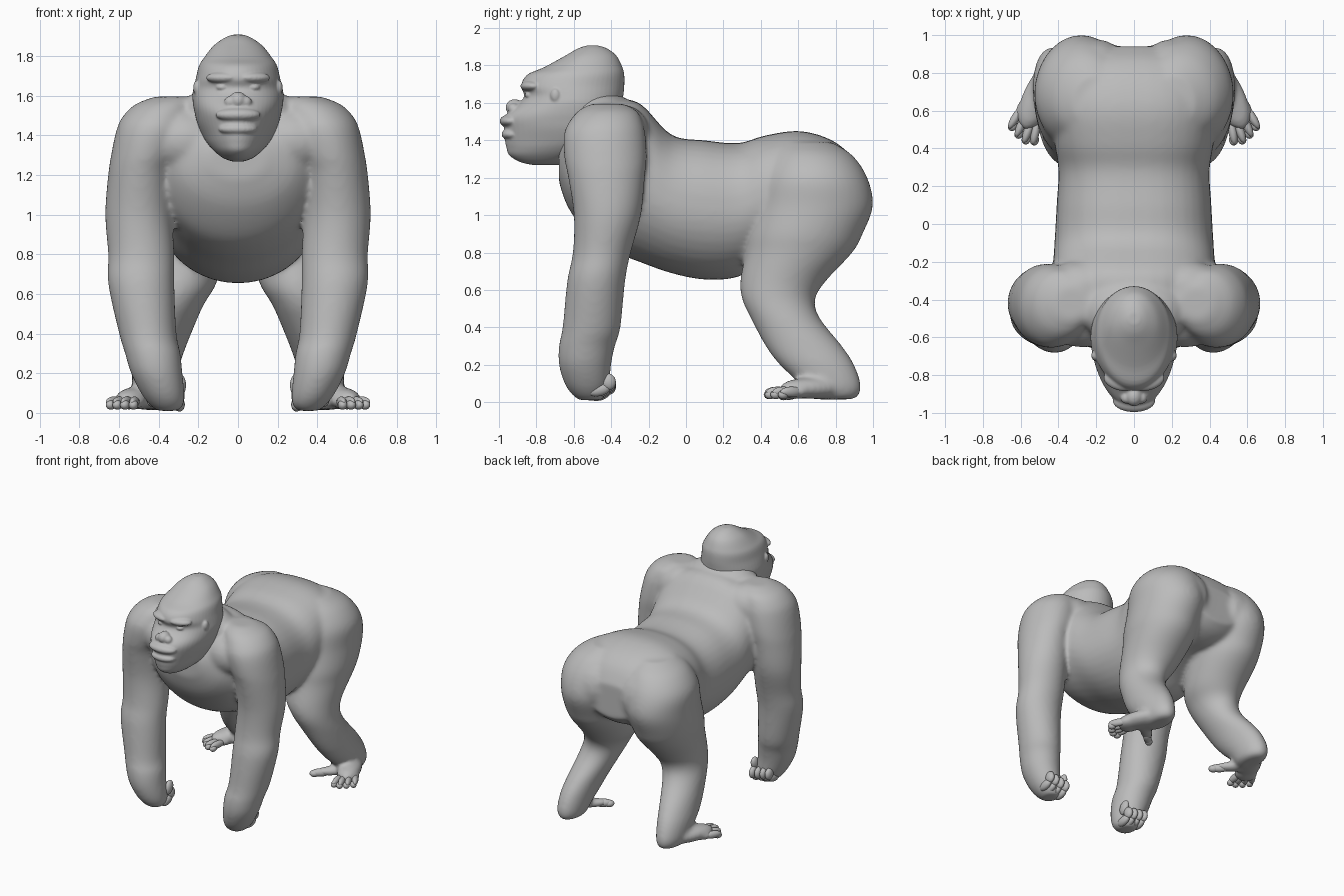
import bpy, bmesh, math
from mathutils import Matrix, Vector, Euler

grey = bpy.data.materials.new("grey_hide")
grey.diffuse_color = (0.5, 0.5, 0.5, 1)


def spline(rows, steps=4):
    """Smooth the cross-section table with a Catmull-Rom curve."""
    out = []
    for i in range(len(rows) - 1):
        p = [rows[max(i - 1, 0)], rows[i], rows[i + 1], rows[min(i + 2, len(rows) - 1)]]
        for s in range(steps):
            t = s / steps
            out.append([0.5 * (2 * b + (c - a) * t + (2 * a - 5 * b + 4 * c - d) * t * t
                               + (3 * b - a - 3 * c + d) * t ** 3) for a, b, c, d in zip(*p)])
    return out + [list(rows[-1])]


def loft(bm, rows, plane="xy", side=1, n=40):
    """Rows: x, y, z, half width, front (or lower) radius, back (or upper) radius."""
    rings = []
    for x, y, z, rx, lo, hi in spline(rows):
        ring = []
        for k in range(n):
            a = 2 * math.pi * k / n
            u, v = math.cos(a), math.sin(a)
            if plane == "xz" and v > 0:  # the back is broader than the belly
                u, v = math.copysign(abs(u) ** .82, u), v ** .82
            u, v = u * rx, v * (hi if v > 0 else lo)
            co = (x + u, y + v, z) if plane == "xy" else (x + u, y, z + v)
            ring.append(bm.verts.new((co[0] * side, co[1], co[2])))
        rings.append(ring)
    for r, q in zip(rings, rings[1:]):
        for k in range(n):
            m = (k + 1) % n
            bm.faces.new((r[k], r[m], q[m], q[k]))
    bm.faces.new(rings[0])
    bm.faces.new(rings[-1])


def blob(bm, co, size, turn=0, tilt=0, side=1):
    """Ellipsoid, turned about z and tilted about x (degrees)."""
    rot = Euler((math.radians(tilt), 0, math.radians(turn))).to_matrix().to_4x4()
    m = Matrix.Diagonal((side, 1, 1, 1)) @ Matrix.Translation(Vector(co)) @ rot @ Matrix.Diagonal((*size, 1))
    bmesh.ops.create_uvsphere(bm, u_segments=20, v_segments=12, radius=1, matrix=m)


def finish(bm, name, voxel=None, smooth=4):
    bmesh.ops.recalc_face_normals(bm, faces=bm.faces)
    for f in bm.faces:
        f.smooth = True
    me = bpy.data.meshes.new(name)
    bm.to_mesh(me)
    bm.free()
    me.materials.append(grey)
    ob = bpy.data.objects.new(name, me)
    bpy.context.collection.objects.link(ob)
    if voxel:
        r = ob.modifiers.new("fuse", "REMESH")
        r.mode, r.voxel_size, r.use_smooth_shade = "VOXEL", voxel, True
        s = ob.modifiers.new("soften", "SMOOTH")
        s.factor, s.iterations = 0.5, smooth
    return ob


# Torso, arms and legs, fused into one skin
body = bmesh.new()
torso = [  # y, top, bottom, half width
    (-.68, 1.36, 1.18, .14), (-.63, 1.45, 1.04, .29), (-.52, 1.56, .89, .39),
    (-.40, 1.61, .81, .42), (-.25, 1.60, .75, .43), (-.08, 1.43, .69, .42),
    (.10, 1.40, .655, .41), (.28, 1.385, .67, .40), (.42, 1.425, .76, .42),
    (.60, 1.45, .84, .43), (.76, 1.41, .85, .40), (.87, 1.33, .89, .32), (.94, 1.21, .95, .20)]
loft(body, [(0, y, (t + b) / 2, w, (t - b) / 2, (t - b) / 2) for y, t, b, w in torso], "xz")
blob(body, (0, -.46, 1.52), (.29, .19, .15))

arm = [  # x, y, z, x radius, y radius
    (.33, -.42, 1.595, .09, .09), (.37, -.42, 1.555, .15, .16), (.41, -.43, 1.49, .175, .20),
    (.43, -.435, 1.42, .185, .22),
    (.465, -.43, 1.30, .175, .22), (.49, -.425, 1.2, .165, .205), (.50, -.42, 1.0, .17, .18),
    (.488, -.45, .8, .167, .155), (.488, -.48, .65, .167, .155), (.455, -.505, .4, .145, .155),
    (.43, -.53, .3, .14, .15), (.41, -.54, .2, .13, .14), (.38, -.53, .1, .11, .12),
    (.36, -.52, .04, .085, .09), (.355, -.51, .01, .05, .06)]
leg = [
    (.20, .64, 1.39, .12, .14), (.24, .67, 1.32, .20, .22), (.27, .685, 1.2, .25, .285),
    (.28, .685, 1.05, .245, .315), (.29, .64, .9, .235, .305), (.29, .605, .8, .22, .285),
    (.30, .52, .65, .19, .23), (.33, .495, .55, .16, .195), (.36, .53, .45, .145, .185),
    (.40, .63, .3, .125, .205), (.42, .70, .2, .115, .20), (.43, .77, .1, .10, .165),
    (.43, .79, .045, .085, .14), (.43, .79, .015, .06, .11)]
for s in (1, -1):
    for limb in (arm, leg):
        loft(body, [r + (r[4],) for r in limb], side=s)
    # Chest and shoulder blade muscles that carry the arm
    blob(body, (.27, -.47, 1.37), (.23, .185, .17), side=s)
    blob(body, (.27, -.34, 1.43), (.21, .15, .16), side=s)
    # Inner buttock
    blob(body, (.2, .74, 1.12), (.2, .24, .24), side=s)
    # Instep, ball of the foot and root of the big toe
    blob(body, (.50, .68, .075), (.088, .20, .058), turn=26, side=s)
    blob(body, (.55, .585, .055), (.085, .075, .04), turn=26, side=s)
    blob(body, (.40, .61, .05), (.045, .13, .036), turn=-48, side=s)
finish(body, "body", 0.014, 14)

# Head with muzzle, lips, brow, eyes and nose
head = bmesh.new()
profile = [  # z, front y, back y, half width
    (1.268, -.82, -.68, .03), (1.285, -.89, -.62, .075), (1.32, -.945, -.56, .12),
    (1.36, -.96, -.52, .155), (1.40, -.968, -.48, .18), (1.46, -.972, -.41, .205),
    (1.51, -.975, -.37, .218), (1.55, -.95, -.35, .226), (1.60, -.89, -.34, .23),
    (1.64, -.865, -.335, .224), (1.69, -.882, -.33, .212), (1.75, -.85, -.33, .197),
    (1.79, -.76, -.34, .172), (1.85, -.65, -.37, .125), (1.89, -.58, -.42, .07),
    (1.907, -.53, -.47, .03)]
rows = []
for z, f, b, w in profile:
    c = -.6 + max(0, z - 1.7) * .48 - max(0, 1.4 - z) * 1.2
    rows.append((0, c, z, w, c - f, b - c))
loft(head, rows, n=56)
blob(head, (0, -.935, 1.503), (.115, .062, .037))
blob(head, (0, -.925, 1.432), (.10, .062, .035))
blob(head, (0, -.915, 1.575), (.045, .05, .045))
for s in (1, -1):
    blob(head, (.075, -.83, 1.69), (.09, .052, .03), turn=16, side=s)
    blob(head, (.08, -.836, 1.642), (.032, .026, .016), turn=16, side=s)
    blob(head, (.04, -.922, 1.568), (.03, .03, .03), side=s)
    blob(head, (.208, -.70, 1.64), (.018, .026, .036), turn=-15, side=s)
finish(head, "head", 0.0065, 6)

# Curled fingers, thumbs and toes
toes = [  # x, y, turn
    (.625, .555, 32), (.595, .515, 26), (.560, .485, 20), (.522, .48, 10)]
for s, label in ((1, "right"), (-1, "left")):
    hand = bmesh.new()
    for i, x in enumerate((.295, .342, .389, .434)):
        blob(hand, (x, -.415, .085 + .008 * i), (.026, .04, .045), tilt=15, side=s)
        blob(hand, (x, -.465, .042 + .008 * i), (.027, .06, .034), tilt=12, side=s)
    blob(hand, (.288, -.45, .14), (.026, .04, .055), tilt=-25, side=s)
    finish(hand, label + "_fingers")
    foot = bmesh.new()
    for x, y, turn in toes:
        blob(foot, (x, y + .01, .055), (.023, .07, .028), turn=turn, side=s)
        blob(foot, (x + .001 * turn * .5, y - .035, .04), (.024, .03, .024), turn=turn, side=s)
    blob(foot, (.335, .548, .042), (.029, .07, .03), turn=-50, side=s)
    blob(foot, (.302, .522, .036), (.028, .036, .026), turn=-50, side=s)
    finish(foot, label + "_toes")
